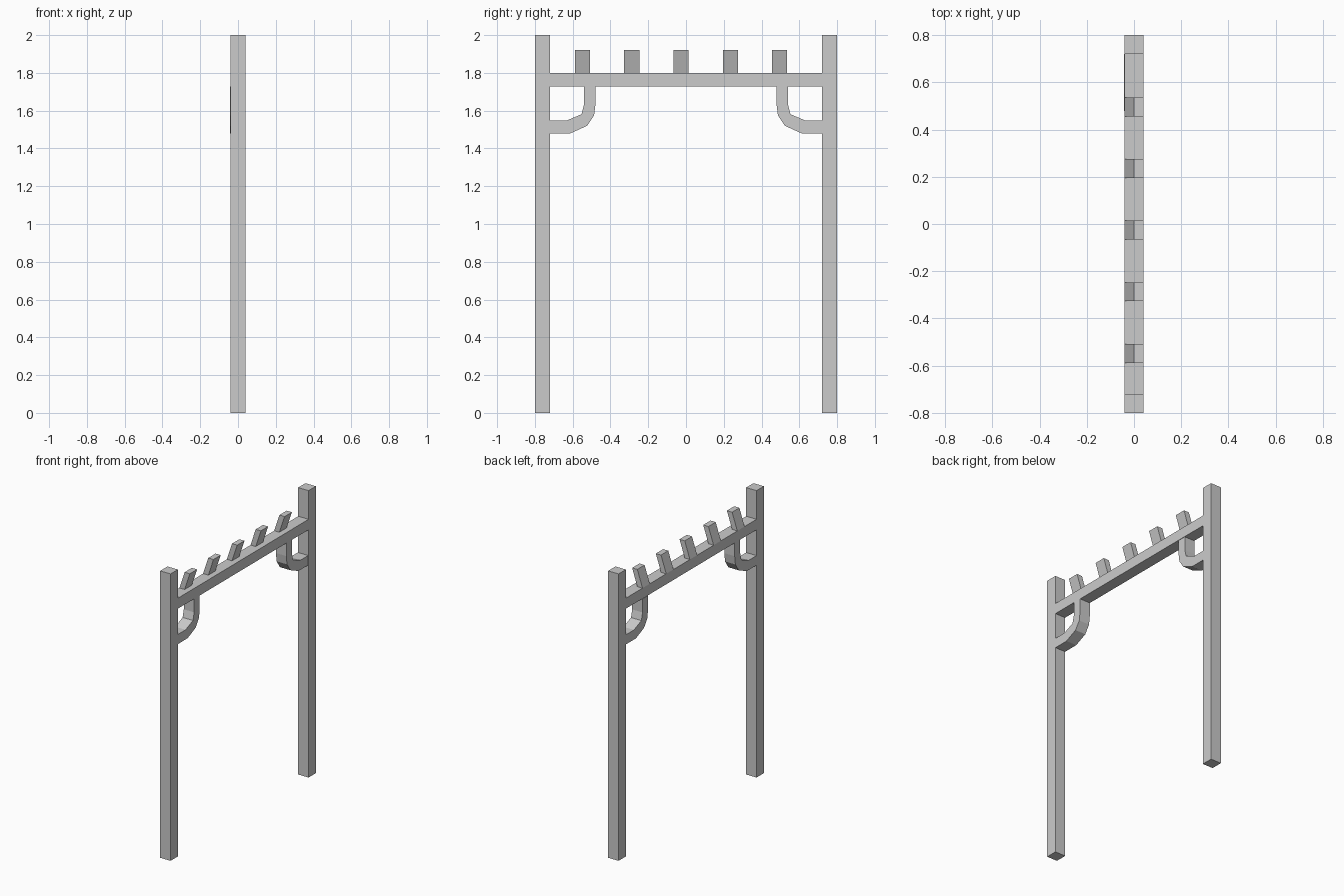
import bpy, bmesh

if "Cube" in bpy.data.objects:
    bpy.data.objects.remove(bpy.data.objects["Cube"])


def prism(name, profile, vec, origin):
    """Extrude a flat closed profile along vec."""
    bm = bmesh.new()
    face = bm.faces.new([bm.verts.new(p) for p in profile])
    ext = bmesh.ops.extrude_face_region(bm, geom=[face])
    verts = [g for g in ext["geom"] if isinstance(g, bmesh.types.BMVert)]
    bmesh.ops.translate(bm, vec=vec, verts=verts)
    bmesh.ops.recalc_face_normals(bm, faces=bm.faces)
    mesh = bpy.data.meshes.new(name)
    bm.to_mesh(mesh)
    bm.free()
    obj = bpy.data.objects.new(name, mesh)
    obj.location = origin
    bpy.context.collection.objects.link(obj)
    return obj


def rect(w, d):
    return [(-w / 2, -d / 2, 0), (w / 2, -d / 2, 0), (w / 2, d / 2, 0), (-w / 2, d / 2, 0)]


W = 0.08  # timber width

# Curved brace outline (y, z): lower edge, then upper edge back to the post
outer = [(0.72, 1.48), (0.612, 1.48), (0.523, 1.52), (0.487, 1.574), (0.479, 1.635), (0.479, 1.727)]
inner = [(0.54, 1.727), (0.54, 1.633), (0.553, 1.581), (0.634, 1.547), (0.72, 1.547)]

# Posts and braces on both sides
for side, s, shift in (("left", -1, 0), ("right", 1, -0.003)):
    prism(f"{side}_post", rect(W, W), (0, 0, 2), (0, s * 0.76, 0))
    prism(f"{side}_brace", [(-W / 2, s * y, z) for y, z in outer + inner],
          (W, 0, 0), (shift, 0, 0))

# Crossbeam
prism("crossbeam", rect(W, 1.44), (0, 0, 0.073), (0, 0, 1.727))

# Leaning pegs along the beam
for i in range(5):
    prism(f"peg_{i + 1}", rect(0.04, W), (0.04, 0, 0.12), (-0.02, -0.548 + 0.261 * i, 1.8))
